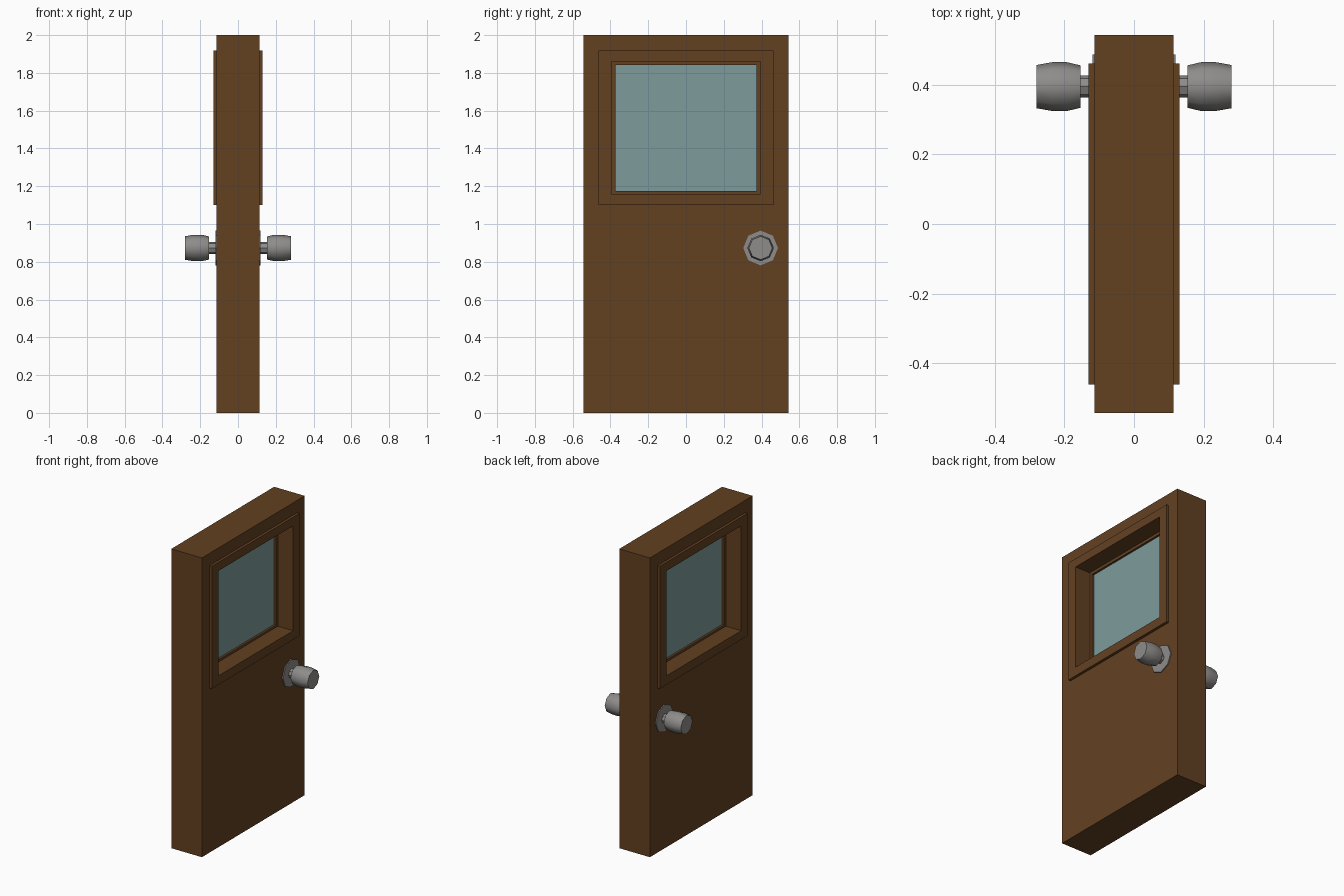
import bpy, bmesh, math
from mathutils import Matrix

if "Cube" in bpy.data.objects:
    bpy.data.objects.remove(bpy.data.objects["Cube"])


def material(name, rgb):
    m = bpy.data.materials.new(name)
    m.diffuse_color = (*rgb, 1.0)
    m.use_nodes = True
    m.node_tree.nodes["Principled BSDF"].inputs["Base Color"].default_value = m.diffuse_color
    return m


WOOD = material("brown wood", (0.125, 0.052, 0.0155))
GLASS = material("blue green glass", (0.205, 0.33, 0.33))
METAL = material("grey metal", (0.27, 0.265, 0.255))


def finish(bm, name, mat):
    bmesh.ops.recalc_face_normals(bm, faces=bm.faces)
    me = bpy.data.meshes.new(name)
    bm.to_mesh(me)
    bm.free()
    me.materials.append(mat)
    ob = bpy.data.objects.new(name, me)
    bpy.context.collection.objects.link(ob)
    return ob


def ring(name, outer, inner, half_depth, mat):
    """Rectangular frame facing x; rectangles are (half width, z low, z high)."""
    bm = bmesh.new()

    def loop(rect, x):
        w, a, b = rect
        return [bm.verts.new((x, y, z)) for y, z in ((-w, a), (w, a), (w, b), (-w, b))]

    d = half_depth
    loops = [loop(outer, d), loop(inner, d), loop(inner, -d), loop(outer, -d)]
    for p, q in zip(loops, loops[1:] + loops[:1]):
        for i in range(4):
            j = (i + 1) % 4
            bm.faces.new((p[i], p[j], q[j], q[i]))
    return finish(bm, name, mat)


def box(name, center, size, mat):
    bm = bmesh.new()
    bmesh.ops.create_cube(bm, size=1.0, matrix=Matrix.Translation(center) @ Matrix.Diagonal((*size, 1.0)))
    return finish(bm, name, mat)


def turned(name, profile, side, mat, segs=8, y=0.395, z=0.873):
    """Revolve (distance, radius) points about the knob axis, on one side."""
    bm = bmesh.new()
    rings = []
    for x, r in profile:
        rings.append([bm.verts.new((side * x,
                                    y + r * math.cos(2 * math.pi * i / segs),
                                    z + r * math.sin(2 * math.pi * i / segs))) for i in range(segs)])
    for p, q in zip(rings, rings[1:]):
        for i in range(segs):
            j = (i + 1) % segs
            bm.faces.new((p[i], p[j], q[j], q[i]))
    bm.faces.new(rings[0])
    bm.faces.new(rings[-1])
    return finish(bm, name, mat)


# door slab, window frame, thin glazing stop and pane
ring("door_slab", (0.543, 0.0, 2.0), (0.43, 1.13, 1.89), 0.113, WOOD)
ring("window_frame", (0.462, 1.10, 1.918), (0.395, 1.16, 1.861), 0.131, WOOD)
ring("glazing_stop", (0.398, 1.157, 1.864), (0.374, 1.175, 1.842), 0.018, WOOD)
box("window_glass", (0, 0, 1.5085), (0.008, 0.76, 0.68), GLASS)

# door knobs on both faces
for side, label in ((1, "right"), (-1, "left")):
    turned("knob_plate_" + label, [(0.11, 0.092), (0.12, 0.092)], side, METAL)
    turned("knob_neck_" + label, [(0.115, 0.032), (0.16, 0.032)], side, METAL)
    knob = turned("knob_" + label,
                  [(0.154, 0.061), (0.192, 0.070), (0.236, 0.070), (0.281, 0.062)],
                  side, METAL)
    bpy.ops.object.select_all(action='DESELECT')
    knob.select_set(True)
    bpy.context.view_layer.objects.active = knob
    bpy.ops.object.shade_smooth_by_angle(angle=math.radians(50))
